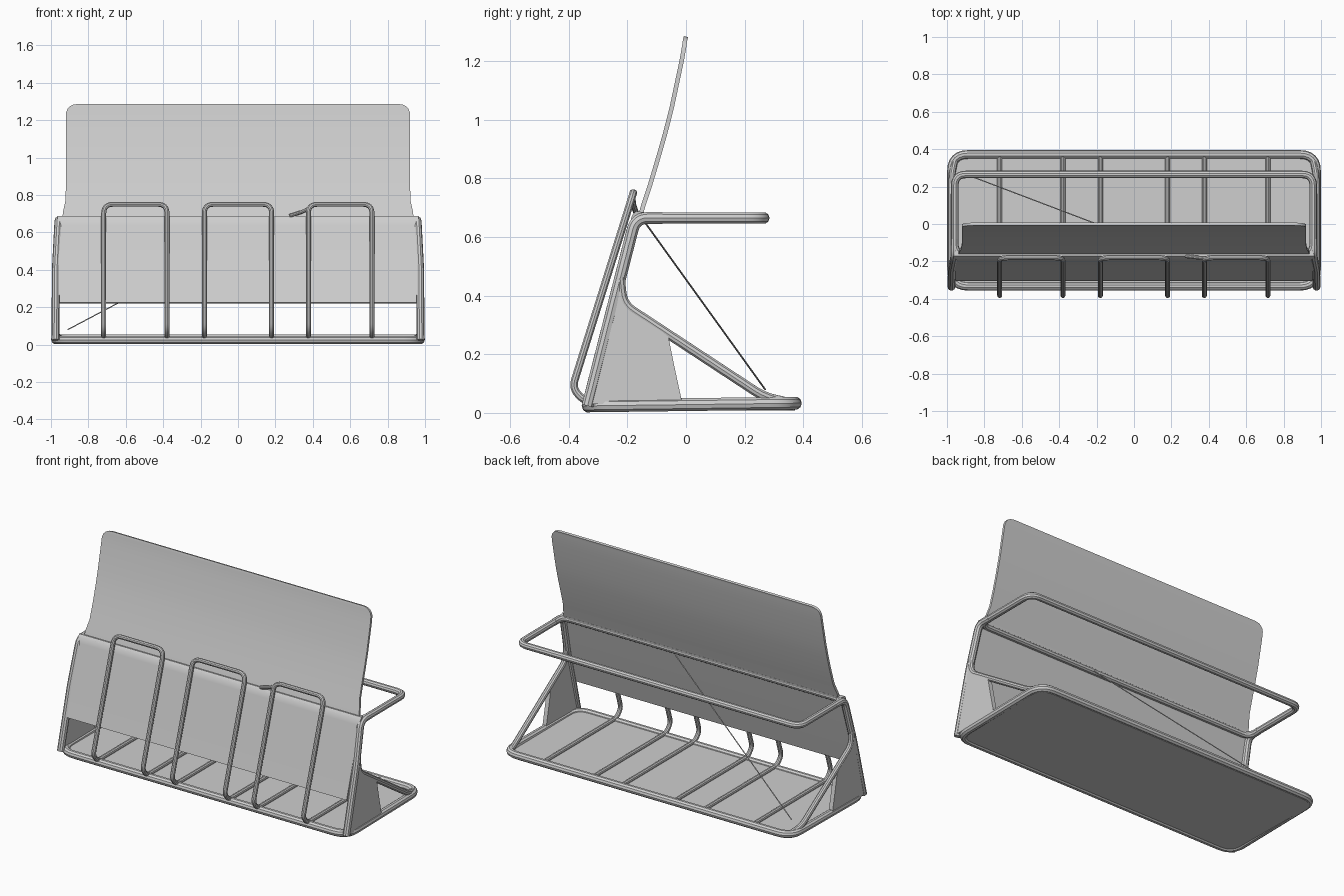
import bpy, bmesh
from mathutils import Vector

if "Cube" in bpy.data.objects:
    bpy.data.objects.remove(bpy.data.objects["Cube"])

grey = bpy.data.materials.new("light_grey")
grey.diffuse_color = (0.62, 0.62, 0.62, 1)
grey.use_nodes = True
grey.node_tree.nodes["Principled BSDF"].inputs["Base Color"].default_value = grey.diffuse_color


def fillet(points, radius, closed=False, steps=6):
    """Round the corners of a polyline."""
    pts = [Vector(p) for p in points]
    n, out = len(pts), []
    for i, p in enumerate(pts):
        if not closed and i in (0, n - 1):
            out.append(p)
            continue
        a, b = pts[i - 1] - p, pts[(i + 1) % n] - p
        r = min(radius, a.length * 0.45, b.length * 0.45)
        a, b = p + a.normalized() * r, p + b.normalized() * r
        for k in range(steps + 1):
            t = k / steps
            out.append(a * (1 - t) ** 2 + p * 2 * t * (1 - t) + b * t * t)
    return out


def smooth(ob):
    bpy.ops.object.select_all(action='DESELECT')
    ob.select_set(True)
    bpy.context.view_layer.objects.active = ob
    bpy.ops.object.shade_smooth_by_angle()


def rod(name, points, r, bend=0.05, closed=False):
    """Round bar along a path with bent corners."""
    cu = bpy.data.curves.new(name, 'CURVE')
    cu.dimensions = '3D'
    cu.bevel_depth, cu.bevel_resolution = r, 3
    cu.use_fill_caps = True
    path = fillet(points, bend, closed)
    sp = cu.splines.new('POLY')
    sp.points.add(len(path) - 1)
    for q, p in zip(sp.points, path):
        q.co = (*p, 1)
    sp.use_cyclic_u = closed
    cu.materials.append(grey)
    ob = bpy.data.objects.new(name, cu)
    bpy.context.collection.objects.link(ob)
    bpy.ops.object.select_all(action='DESELECT')
    ob.select_set(True)
    bpy.context.view_layer.objects.active = ob
    bpy.ops.object.convert(target='MESH')
    smooth(bpy.context.object)


def solid(name, bm, thickness):
    """Turn a flat sheet into a plate of even thickness."""
    bmesh.ops.recalc_face_normals(bm, faces=bm.faces)
    me = bpy.data.meshes.new(name)
    bm.to_mesh(me)
    bm.free()
    me.materials.append(grey)
    ob = bpy.data.objects.new(name, me)
    bpy.context.collection.objects.link(ob)
    mod = ob.modifiers.new("thickness", 'SOLIDIFY')
    mod.thickness, mod.offset = thickness, 0
    bpy.context.view_layer.objects.active = ob
    bpy.ops.object.select_all(action='DESELECT')
    ob.select_set(True)
    bpy.ops.object.modifier_apply(modifier=mod.name)
    smooth(ob)


def polygon_plate(name, points, thickness):
    bm = bmesh.new()
    bm.faces.new([bm.verts.new(p) for p in points])
    solid(name, bm, thickness)


def panel(name, rows, thickness):
    """Wide sheet from rows of (y, z, half width)."""
    bm = bmesh.new()
    prev = None
    for y, z, w in rows:
        row = [bm.verts.new((s * w, y, z)) for s in (-1, 1)]
        if prev:
            bm.faces.new((prev[0], prev[1], row[1], row[0]))
        prev = row
    solid(name, bm, thickness)


# Base tray with round rim
rim = [(-0.976, -0.333, 0.024), (0.976, -0.333, 0.024),
       (0.976, 0.372, 0.033), (-0.976, 0.372, 0.033)]
rod("base_rim", rim, 0.023, 0.09, True)
polygon_plate("base_floor", fillet([(x, y, 0.021) for x, y, z in rim], 0.09, True), 0.024)

# Upper rear frame loop
rod("upper_frame", [(-0.958, -0.165, 0.665), (0.958, -0.165, 0.665),
                    (0.958, 0.265, 0.665), (-0.958, 0.265, 0.665)], 0.02, 0.06, True)

# Lower front panel with rolled top edge
panel("lower_panel", [(-0.298, 0.222, 0.955), (-0.185, 0.64, 0.962), (-0.178, 0.67, 0.965),
                      (-0.168, 0.682, 0.965), (-0.145, 0.678, 0.955)], 0.014)

# Curved upper back panel with rounded top corners
panel("upper_panel", [(-0.158, 0.665, 0.94), (-0.145, 0.71, 0.935), (-0.125, 0.77, 0.922),
                      (-0.098, 0.86, 0.92), (-0.072, 0.95, 0.92), (-0.049, 1.04, 0.92),
                      (-0.032, 1.12, 0.92), (-0.015, 1.2, 0.92), (-0.008, 1.24, 0.919),
                      (-0.005, 1.258, 0.912), (-0.003, 1.272, 0.9), (-0.001, 1.28, 0.884),
                      (0, 1.284, 0.86)], 0.015)

# Posts, side gussets and diagonal braces on both ends
for s, side in ((-1, "left"), (1, "right")):
    rod(side + "_post", [(s * 0.976, -0.336, 0.024), (s * 0.974, -0.24, 0.40),
                         (s * 0.96, -0.172, 0.665), (s * 0.958, -0.08, 0.665)], 0.021, 0.05)
    polygon_plate(side + "_gusset", [(s * 0.978, y, z) for y, z in (
        (-0.342, 0.03), (-0.23, 0.42), (-0.2, 0.37), (-0.06, 0.26),
        (-0.04, 0.16), (-0.012, 0.03))], 0.026)
    rod(side + "_brace", [(s * 0.976, -0.225, 0.46), (s * 0.976, -0.215, 0.37),
                          (s * 0.974, 0.265, 0.055), (s * 0.955, 0.35, 0.035)], 0.017, 0.06)

# Three wire hoops running down the front and back across the floor
for i, (a, b) in enumerate(((-0.718, -0.38), (-0.18, 0.18), (0.376, 0.716))):
    leg = [(0.37, 0.038), (-0.345, 0.038), (-0.388, 0.085), (-0.18, 0.75)]
    rod("hoop_%d" % (i + 1), [(a, y, z) for y, z in leg] + [(b, y, z) for y, z in leg[::-1]],
        0.0135, 0.05)

# Small hook beside the third hoop
rod("hook", [(0.40, -0.183, 0.74), (0.345, -0.18, 0.71), (0.275, -0.172, 0.688)], 0.01, 0.02)

# Thin stay wire from base corner to upper frame
rod("stay_wire", [(-0.91, 0.27, 0.08), (0.17, -0.14, 0.65)], 0.003)
